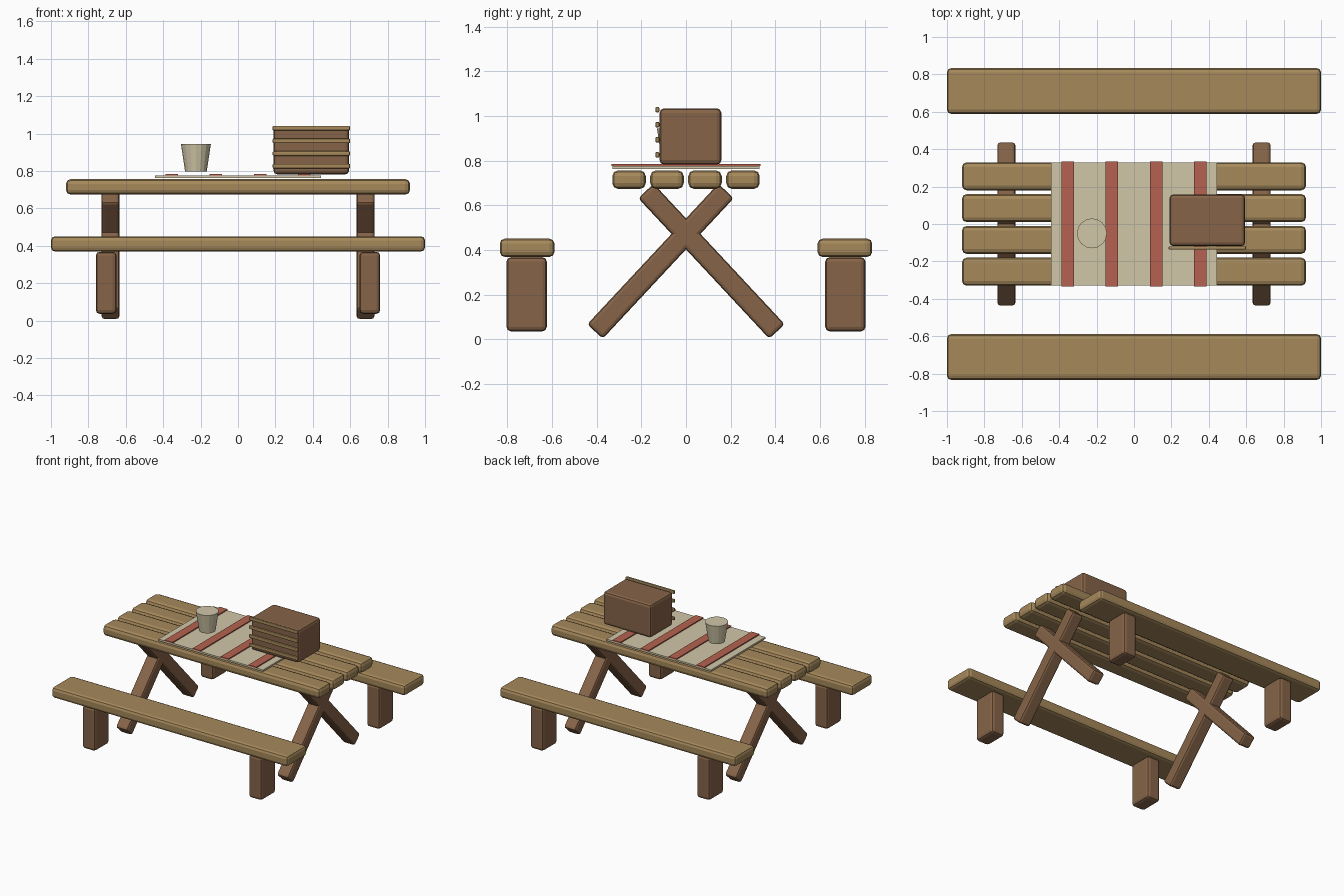
import bpy
from math import radians

if "Cube" in bpy.data.objects:
    bpy.data.objects.remove(bpy.data.objects["Cube"])


def material(name, rgb):
    m = bpy.data.materials.new(name)
    m.diffuse_color = (*rgb, 1)
    m.use_nodes = True
    m.node_tree.nodes["Principled BSDF"].inputs["Base Color"].default_value = m.diffuse_color
    return m


WOOD = material("light_wood", (0.38, 0.25, 0.105))
BROWN = material("dark_wood", (0.24, 0.127, 0.065))
CREAM = material("cream", (0.64, 0.57, 0.39))
RED = material("red", (0.46, 0.12, 0.08))


def box(name, centre, size, mat, bevel=0.0, tilt=0.0):
    """Box with baked size, optional rounded edges and a tilt about x."""
    bpy.ops.mesh.primitive_cube_add(size=1, location=centre)
    ob = bpy.context.object
    ob.name = name
    ob.scale = size
    bpy.ops.object.transform_apply(location=False, rotation=False, scale=True)
    ob.rotation_euler.x = radians(tilt)
    ob.data.materials.append(mat)
    if bevel:
        mod = ob.modifiers.new("rounded_edges", 'BEVEL')
        mod.width = bevel
        mod.segments = 2
    return ob


# Table top planks
for i in range(4):
    box(f"table_plank_{i + 1}", (0, -0.255 + 0.17 * i, 0.715), (1.84, 0.15, 0.083), WOOD, 0.026)

# Crossed table legs
for sx, side in ((-1, "left"), (1, "right")):
    for sy, end in ((-1, "front"), (1, "back")):
        box(f"{side}_cross_leg_{end}", (sx * 0.682, sy * 0.114, 0.35),
            (0.098, 0.095, 0.86), BROWN, 0.016, sy * 43)

# Benches with their legs
for sy, end in ((-1, "front"), (1, "back")):
    box(f"{end}_bench_seat", (0, sy * 0.711, 0.41), (2.0, 0.244, 0.082), WOOD, 0.022)
    for sx, side in ((-1, "left"), (1, "right")):
        box(f"{end}_bench_leg_{side}", (sx * 0.705, sy * 0.713, 0.202),
            (0.11, 0.18, 0.332), BROWN, 0.02)

# Tablecloth and its stripes
box("tablecloth", (0, 0, 0.77), (0.885, 0.66, 0.013), CREAM)
for i in range(4):
    box(f"cloth_stripe_{i + 1}", (-0.355 + 0.2367 * i, 0, 0.781), (0.066, 0.666, 0.008), RED)

# Cup
bpy.ops.mesh.primitive_cone_add(vertices=16, radius1=0.058, radius2=0.08, depth=0.147,
                                location=(-0.225, -0.05, 0.871))
cup = bpy.context.object
cup.name = "cup"
cup.data.materials.append(CREAM)

# Picnic basket with front slats
box("basket", (0.392, 0.02, 0.908), (0.404, 0.276, 0.252), BROWN, 0.02)
for i in range(4):
    box(f"basket_slat_{i + 1}", (0.392, -0.128, 0.826 + 0.0675 * i),
        (0.414, 0.018, 0.025), WOOD, 0.006)
